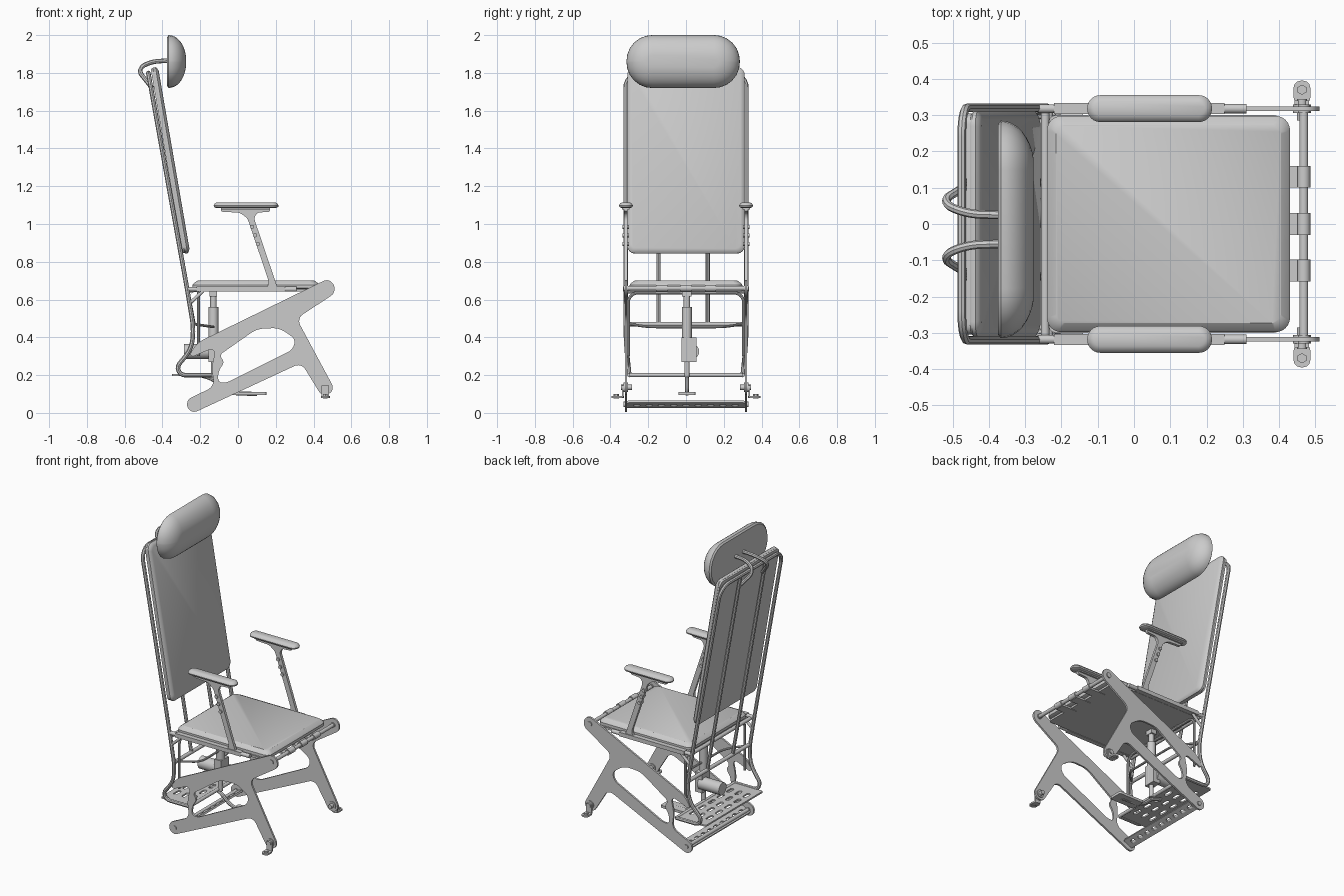
import bpy, bmesh, math
from mathutils import Matrix, Vector

if "Cube" in bpy.data.objects:
    bpy.data.objects.remove(bpy.data.objects["Cube"])

grey = bpy.data.materials.new("plain grey")
grey.use_nodes = True
grey.diffuse_color = (0.6, 0.6, 0.6, 1)
grey.node_tree.nodes["Principled BSDF"].inputs["Base Color"].default_value = (0.6, 0.6, 0.6, 1)

parts = []
MID = -0.015  # centre of the back parts across the chair
FACING = Matrix(((0, 0, 1, 0), (1, 0, 0, 0), (0, 1, 0, 0), (0, 0, 0, 1)))  # pad facing +x
UPRIGHT = Matrix.Rotation(math.pi / 2, 4, "X")  # flat outline stood up in x and z
T = Matrix.Translation


def add(name, mesh, matrix=None):
    if matrix:
        mesh.transform(matrix)
    ob = bpy.data.objects.new(name, mesh)
    bpy.context.collection.objects.link(ob)
    mesh.materials.clear()
    mesh.materials.append(grey)
    parts.append(ob)
    return ob


def rounded(points, r, closed, steps=6):
    """Replace corners by arcs."""
    pts = [Vector(p).to_3d() for p in points]
    out = []
    for i, p in enumerate(pts):
        if not closed and i in (0, len(pts) - 1):
            out.append(p)
            continue
        a, b = pts[i - 1] - p, pts[(i + 1) % len(pts)] - p
        d = min(r, a.length * 0.49, b.length * 0.49)
        w = math.sin(a.angle(b) / 2)
        a, b = p + a.normalized() * d, p + b.normalized() * d
        for k in range(steps + 1):
            t = k / steps
            c = ((1 - t) ** 2, 2 * w * t * (1 - t), t * t)
            out.append((a * c[0] + p * c[1] + b * c[2]) / sum(c))
    return out


def from_curve(name, lines, closed, matrix=None, **settings):
    cu = bpy.data.curves.new(name, "CURVE")
    for key, value in settings.items():
        setattr(cu, key, value)
    for line in lines:
        sp = cu.splines.new("POLY")
        sp.points.add(len(line) - 1)
        for q, p in zip(sp.points, line):
            q.co = (*p, 1)
        sp.use_cyclic_u = closed
    tmp = bpy.data.objects.new(name, cu)
    bpy.context.collection.objects.link(tmp)
    bpy.context.view_layer.update()
    mesh = bpy.data.meshes.new_from_object(tmp.evaluated_get(bpy.context.evaluated_depsgraph_get()))
    bpy.data.objects.remove(tmp)
    return add(name, mesh, matrix)


def tube(name, pts, r, bend=0.05, closed=False):
    return from_curve(name, [rounded(pts, bend, closed)], closed, dimensions="3D",
                      bevel_depth=r, bevel_resolution=2, use_fill_caps=True)


def slab(name, outlines, thick, matrix, r=0.04):
    return from_curve(name, [rounded(o, r, True) for o in outlines], True, matrix,
                      dimensions="2D", fill_mode="BOTH", extrude=thick / 2)


def rect(w, h, x=0, y=0):
    return [(x - w, y - h), (x + w, y - h), (x + w, y + h), (x - w, y + h)]


def pad(name, w, h, layers, r, matrix):
    """Stack rounded rectangles given as (inset, height)."""
    bm = bmesh.new()
    rings = []
    for inset, z in layers:
        line = rounded(rect(w - inset, h - inset), max(r - inset * 0.6, 0.004), True)
        rings.append([bm.verts.new((p.x, p.y, z)) for p in line])
    for lo, hi in zip(rings, rings[1:]):
        for i in range(len(lo)):
            bm.faces.new((lo[i - 1], lo[i], hi[i], hi[i - 1]))
    bm.faces.new(rings[0][::-1])
    bm.faces.new(rings[-1])
    mesh = bpy.data.meshes.new(name)
    bm.to_mesh(mesh)
    bm.free()
    return add(name, mesh, matrix)


def rod(name, a, b, r, sides=20):
    a, b = Vector(a), Vector(b)
    bm = bmesh.new()
    bmesh.ops.create_cone(bm, cap_ends=True, segments=sides, radius1=r, radius2=r, depth=(b - a).length)
    mesh = bpy.data.meshes.new(name)
    bm.to_mesh(mesh)
    bm.free()
    return add(name, mesh, T((a + b) / 2) @ (b - a).to_track_quat("Z", "Y").to_matrix().to_4x4())


def box(name, lo, hi):
    bm = bmesh.new()
    bmesh.ops.create_cube(bm, size=1)
    mesh = bpy.data.meshes.new(name)
    bm.to_mesh(mesh)
    bm.free()
    lo, hi = Vector(lo), Vector(hi)
    return add(name, mesh, T((lo + hi) / 2) @ Matrix.Diagonal((*(hi - lo), 1)))


# Cushions
pad("seat_cushion", 0.335, 0.298, [(0.012, 0.655), (0, 0.66), (0, 0.678), (0.006, 0.686), (0.025, 0.7)],
    0.04, T((0.095, 0, 0)))
pad("seat_board", 0.32, 0.3, [(0, 0.643), (0, 0.656)], 0.02, T((0.085, 0, 0)))
lean = T((-0.368, 0, 1.335)) @ Matrix.Rotation(math.radians(-9.8), 4, "Y") @ FACING
pad("back_cushion", 0.31, 0.5, [(0.004, 0), (0, 0.006), (0, 0.016), (0.008, 0.024), (0.022, 0.03)], 0.04, lean)
pad("back_board", 0.305, 0.495, [(0, -0.01), (0, 0.001)], 0.03, lean)
dome = [(0.01, 0), (0, 0.008)] + [(0.13 * (1 - math.cos(a)), 0.008 + 0.092 * math.sin(a))
                                  for a in [math.radians(10 * k) for k in range(1, 9)]]
pad("headrest", 0.3, 0.14, dome, 0.136, T((-0.375, MID, 1.86)) @ FACING)

# Back frame
tube("back_hoop", [(-0.14, -0.3, 0.2), (-0.36, -0.3, 0.2), (-0.245, -0.315, 0.34), (-0.235, -0.32, 0.45),
                   (-0.27, -0.32, 0.66), (-0.475, -0.32, 1.8), (-0.475, 0.32, 1.8), (-0.27, 0.32, 0.66),
                   (-0.235, 0.32, 0.45), (-0.245, 0.315, 0.34), (-0.36, 0.3, 0.2), (-0.14, 0.3, 0.2)], 0.012, 0.08)
for y in (MID - 0.13, MID + 0.13):
    tube("back_upright", [(-0.235, y, 0.47), (-0.27, y, 0.66), (-0.475, y, 1.8)], 0.011)
rod("back_crossbar", (-0.235, -0.31, 0.47), (-0.235, 0.31, 0.47), 0.012)
rod("seat_rear_bar", (-0.245, -0.32, 0.645), (-0.245, 0.32, 0.645), 0.012)
tube("inner_hoop", [(-0.21, s * y, z) for s, y, z in
                    ((-1, 0.305, 0.3), (-1, 0.305, 0.635), (1, 0.305, 0.635), (1, 0.305, 0.3))], 0.008)
tube("bent_brace", [(-0.235, -0.3, 0.47), (-0.13, -0.2, 0.455), (-0.13, 0.2, 0.455), (-0.235, 0.3, 0.47)], 0.007)

# Headrest stalks
for s in (-1, 1):
    tube("headrest_stalk", [(-0.37, MID + s * 0.04, 1.865), (-0.46, MID + s * 0.042, 1.86),
                            (-0.535, MID + s * 0.075, 1.82), (-0.455, MID + s * 0.125, 1.72)], 0.012, 0.06)

# Slotted footplate and rear beam
slots = [rect(0.012, 0.03, x, y * 0.095) for x in (-0.06, 0, 0.06) for y in range(-2, 3)]
slab("footplate", [rect(0.105, 0.295)] + slots, 0.01, T((-0.245, 0, 0.2)), 0.012)
holes = [rect(0.012, 0.018, 0, y * 0.065) for y in range(-4, 5)]
slab("rear_beam", [rect(0.035, 0.315)] + holes, 0.012,
     T((-0.215, 0, 0.045)) @ Matrix.Rotation(math.radians(-24), 4, "Y"), 0.012)
rod("rear_axle", (-0.23, -0.32, 0.045), (-0.23, 0.32, 0.045), 0.012)

# Side plates, arms and feet
plate = [(-0.25, -0.007), (0.335, 0.265), (0.447, 0.083), (0.515, 0.119), (0.31, 0.5), (0.524, 0.64),
         (0.488, 0.716), (-0.22, 0.37), (-0.27, 0.285), (-0.115, 0.35), (-0.14, 0.24), (-0.125, 0.14), (-0.282, 0.065)]
window = [(-0.1, 0.305), (0.1, 0.445), (0.22, 0.45), (0.305, 0.39), (0.29, 0.335), (-0.06, 0.16),
          (-0.105, 0.16), (-0.105, 0.22), (-0.07, 0.27)]
arm = [(-0.09, 1.085), (-0.09, 1.065), (0.01, 1.06), (0.05, 1.03), (0.165, 0.69), (0.145, 0.65),
       (0.215, 0.65), (0.2, 0.69), (0.085, 1.03), (0.1, 1.06), (0.17, 1.065), (0.17, 1.085)]
for s in (-1, 1):
    y = s * 0.318
    slab("side_plate", [plate, window], 0.012, T((0, y, 0)) @ UPRIGHT)
    slab("arm_post", [arm], 0.018, T((0, y, 0)) @ UPRIGHT, 0.015)
    pad("armrest", 0.172, 0.037, [(0.012, 1.085), (0.002, 1.09), (0, 1.098), (0.006, 1.108), (0.018, 1.115)],
        0.036, T((0.043, y, 0)))
    box("armrest_base", (-0.09, y - 0.02, 1.078), (0.17, y + 0.02, 1.088))
    box("seat_rail", (-0.22, y - 0.015, 0.642), (0.25, y + 0.015, 0.668))
    rod("rail_joint_front", (0.24, y, 0.655), (0.31, y, 0.655), 0.013)
    rod("rail_joint_rear", (-0.265, y, 0.655), (-0.21, y, 0.655), 0.012)
    rod("rail_brace", (-0.25, y, 0.585), (-0.185, y, 0.645), 0.009)
    for x, z in ((0.075, 0.985), (0.09, 0.94), (0.105, 0.895)):
        rod("arm_knob", (x, y - 0.017, z), (x, y + 0.017, z), 0.011, 12)
    for x, z, r in ((0.468, 0.66, 0.016), (-0.23, 0.045, 0.014), (0.463, 0.135, 0.025)):
        rod("pivot_bolt", (x, y - 0.012, z), (x, y + 0.012, z), r)
    rod("foot_pin", (0.463, s * 0.285, 0.135), (0.463, s * 0.345, 0.135), 0.014, 12)
    box("foot_bracket", (0.443, s * 0.335 - 0.005, 0.085), (0.483, s * 0.335 + 0.005, 0.145))
    slab("foot_clip", [rect(0.023, 0.033)], 0.01, T((0.463, s * 0.362, 0.085)), 0.02)
    rod("foot_screw", (0.463, s * 0.37, 0.076), (0.463, s * 0.37, 0.1), 0.014, 6)

# Front rod and straps
rod("front_rod", (0.468, -0.32, 0.66), (0.468, 0.32, 0.66), 0.012)
for y in (-0.128, 0, 0.13):
    rod("strap_loop", (0.468, y - 0.03, 0.66), (0.468, y + 0.03, 0.66), 0.018)
    box("strap", (0.36, y - 0.03, 0.64), (0.468, y + 0.03, 0.652))
    box("rear_strap", (-0.25, y - 0.03, 0.64), (-0.2, y + 0.03, 0.652))

# Lift actuator
rod("actuator_rod", (-0.13, 0.005, 0.55), (-0.13, 0.005, 0.645), 0.017)
box("actuator_bracket", (-0.15, -0.02, 0.615), (-0.11, 0.03, 0.648))
rod("actuator_body", (-0.13, 0.005, 0.27), (-0.13, 0.005, 0.56), 0.026)
box("gearbox", (-0.155, -0.025, 0.27), (-0.105, 0.055, 0.4))
rod("motor", (-0.285, 0.03, 0.325), (-0.13, 0.03, 0.325), 0.04, 28)
rod("actuator_foot", (-0.13, 0.005, 0.19), (-0.13, 0.005, 0.28), 0.014)
rod("front_foot_bar", (-0.14, -0.3, 0.2), (-0.14, 0.3, 0.2), 0.011)

# Pedal
tube("pedal_stem", [(-0.2, 0.005, 0.2), (-0.13, 0.005, 0.18), (-0.05, 0.005, 0.105), (0.1, 0.005, 0.1)], 0.011)
slab("pedal", [rect(0.09, 0.045)], 0.016, T((0.06, 0.005, 0.103)), 0.012)

# Shade smooth, keeping sharp edges
bpy.ops.object.select_all(action="DESELECT")
for ob in parts:
    ob.select_set(True)
bpy.context.view_layer.objects.active = parts[0]
bpy.ops.object.shade_smooth_by_angle(angle=math.radians(35))
